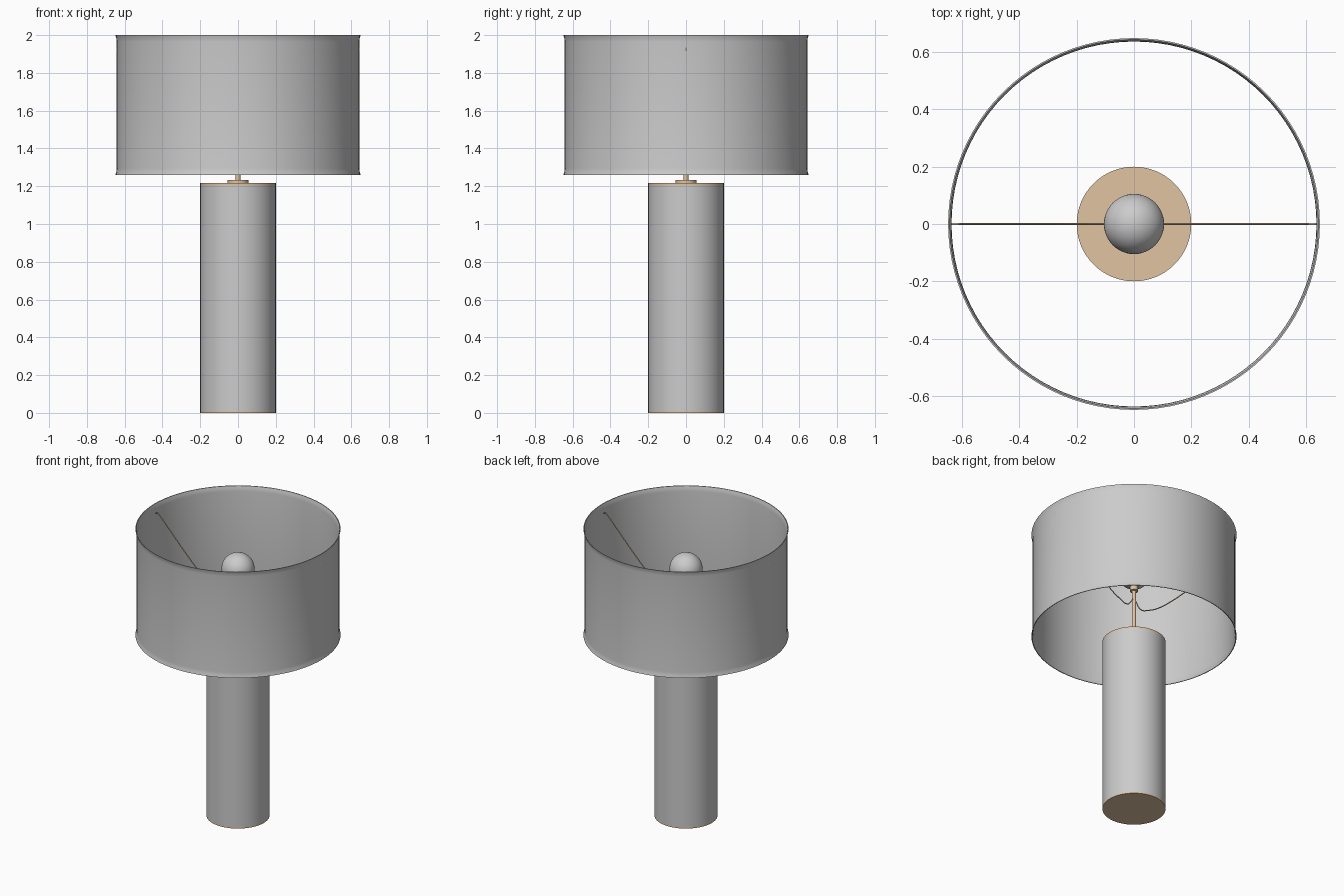
import bpy, bmesh, math

if "Cube" in bpy.data.objects:
    bpy.data.objects.remove(bpy.data.objects["Cube"])

copper = bpy.data.materials.new("copper")
copper.diffuse_color = (0.75, 0.55, 0.36, 1)
copper.use_nodes = True
copper.node_tree.nodes["Principled BSDF"].inputs["Base Color"].default_value = copper.diffuse_color


def lathe(name, profile, segs=64, mat=None, closed=False):
    """Revolve an (r, z) profile around the z axis."""
    bm = bmesh.new()
    verts = [bm.verts.new((r, 0, z)) for r, z in profile]
    pairs = list(zip(verts, verts[1:]))
    if closed:
        pairs.append((verts[-1], verts[0]))
    edges = [bm.edges.new(p) for p in pairs]
    bmesh.ops.spin(bm, geom=verts + edges, cent=(0, 0, 0), axis=(0, 0, 1),
                   angle=2 * math.pi, steps=segs, use_duplicate=False)
    bmesh.ops.remove_doubles(bm, verts=bm.verts, dist=1e-5)
    bmesh.ops.recalc_face_normals(bm, faces=bm.faces)
    me = bpy.data.meshes.new(name)
    bm.to_mesh(me)
    bm.free()
    ob = bpy.data.objects.new(name, me)
    bpy.context.collection.objects.link(ob)
    if mat:
        me.materials.append(mat)
    bpy.ops.object.select_all(action='DESELECT')
    ob.select_set(True)
    bpy.context.view_layer.objects.active = ob
    bpy.ops.object.shade_smooth_by_angle(angle=math.radians(35))
    return ob


def cylinder(name, r, z0, z1, mat=None, segs=64):
    return lathe(name, [(0, z0), (r, z0), (r, z1), (0, z1)], segs, mat)


# Column body with copper end plates
cylinder("base_plate", 0.2, 0, 0.01, copper)
cylinder("column", 0.2, 0.01, 1.205)
cylinder("top_plate", 0.2, 1.205, 1.217, copper)

# Collar, stem and bulb socket
cylinder("collar", 0.056, 1.217, 1.234, copper, 48)
cylinder("stem", 0.0125, 1.234, 1.6, copper, 24)
cylinder("socket", 0.026, 1.59, 1.64, copper, 32)

# Bulb
R, cz = 0.105, 1.722
lathe("bulb", [(R * math.sin(a), cz - R * math.cos(a))
               for a in (math.pi * i / 24 for i in range(25))], 48)

# Drum shade: thin wall with flared rims
lo, hi = 1.26, 2.0
outer = [(0.649, lo), (0.6475, lo + 0.006), (0.644, lo + 0.018), (0.642, lo + 0.035)]
outer += [(r, lo + hi - z) for r, z in reversed(outer)]
inner = [(r - 0.005, z) for r, z in reversed(outer)]
lathe("shade", outer + inner, 96, closed=True)

# Bent wire arms that carry the shade
arm = [(0.008, 1.535), (0.022, 1.51), (0.055, 1.477), (0.12, 1.495), (0.2, 1.54),
       (0.31, 1.632), (0.4, 1.718), (0.6, 1.925), (0.622, 1.943), (0.637, 1.937), (0.641, 1.915)]
for name, s in (("right_arm", 1), ("left_arm", -1)):
    cu = bpy.data.curves.new(name, 'CURVE')
    cu.dimensions = '3D'
    cu.bevel_depth = 0.0035
    cu.bevel_resolution = 2
    cu.use_fill_caps = True
    sp = cu.splines.new('BEZIER')
    sp.bezier_points.add(len(arm) - 1)
    for p, (x, z) in zip(sp.bezier_points, arm):
        p.co = (s * x, 0, z)
        p.handle_left_type = p.handle_right_type = 'AUTO'
    sp.resolution_u = 6
    cu.materials.append(copper)
    bpy.context.collection.objects.link(bpy.data.objects.new(name, cu))
